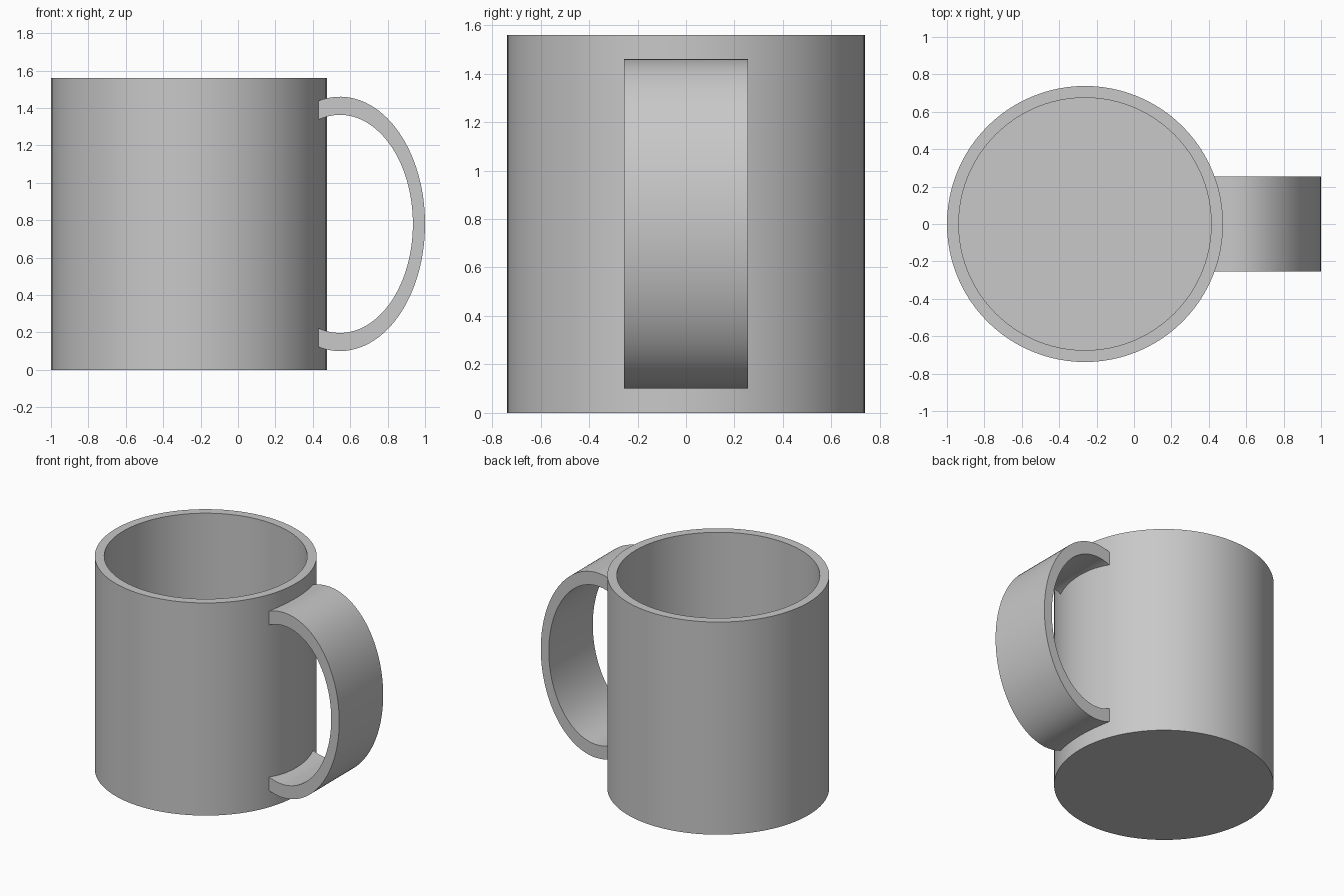
import bpy, bmesh, math

cube = bpy.data.objects.get("Cube")
if cube:
    bpy.data.objects.remove(cube, do_unlink=True)

GREY = (0.58, 0.58, 0.58, 1)
grey = bpy.data.materials.new("grey ceramic")
grey.use_nodes = True
grey.diffuse_color = GREY
grey.node_tree.nodes["Principled BSDF"].inputs["Base Color"].default_value = GREY


def finish(name, bm):
    bmesh.ops.recalc_face_normals(bm, faces=bm.faces)
    mesh = bpy.data.meshes.new(name)
    bm.to_mesh(mesh)
    bm.free()
    mesh.materials.append(grey)
    obj = bpy.data.objects.new(name, mesh)
    bpy.context.collection.objects.link(obj)
    bpy.ops.object.select_all(action="DESELECT")
    obj.select_set(True)
    bpy.context.view_layer.objects.active = obj
    bpy.ops.object.shade_smooth_by_angle(angle=math.radians(30))
    return obj


def bridge(bm, a, b, closed=True):
    for i in range(len(a) if closed else len(a) - 1):
        j = (i + 1) % len(a)
        bm.faces.new((a[i], a[j], b[j], b[i]))


# Cup: hollow cylinder with a flat floor
CUP_X, OUTER, INNER, HEIGHT, FLOOR = -0.262, 0.738, 0.675, 1.56, 0.065
SIDES = 96
bm = bmesh.new()
rings = []
for r, z in ((OUTER, 0), (OUTER, HEIGHT), (INNER, HEIGHT), (INNER, FLOOR)):
    angles = [math.tau * i / SIDES for i in range(SIDES)]
    rings.append([bm.verts.new((CUP_X + r * math.cos(a), r * math.sin(a), z))
                  for a in angles])
for lower, upper in zip(rings, rings[1:]):
    bridge(bm, lower, upper)
bm.faces.new(rings[0])
bm.faces.new(rings[-1])
finish("cup", bm)

# Handle: wide elliptical band whose ends are buried in the cup wall
HX, HZ, END_X, HALF_WIDTH, STEPS = 0.545, 0.78, 0.421, 0.255, 64


def arc(bm, rx, rz, y):
    limit = math.acos((END_X - HX) / rx)
    angles = [limit * (1 - 2 * i / STEPS) for i in range(STEPS + 1)]
    return [bm.verts.new((HX + rx * math.cos(a), y, HZ + rz * math.sin(a)))
            for a in angles]


bm = bmesh.new()
loops = [arc(bm, rx, rz, y) for rx, rz, y in (
    (0.455, 0.68, -HALF_WIDTH), (0.455, 0.68, HALF_WIDTH),
    (0.39, 0.583, HALF_WIDTH), (0.39, 0.583, -HALF_WIDTH))]
for k in range(4):
    bridge(bm, loops[k], loops[(k + 1) % 4], closed=False)
for end in (0, -1):
    bm.faces.new([loop[end] for loop in loops])
finish("handle", bm)
